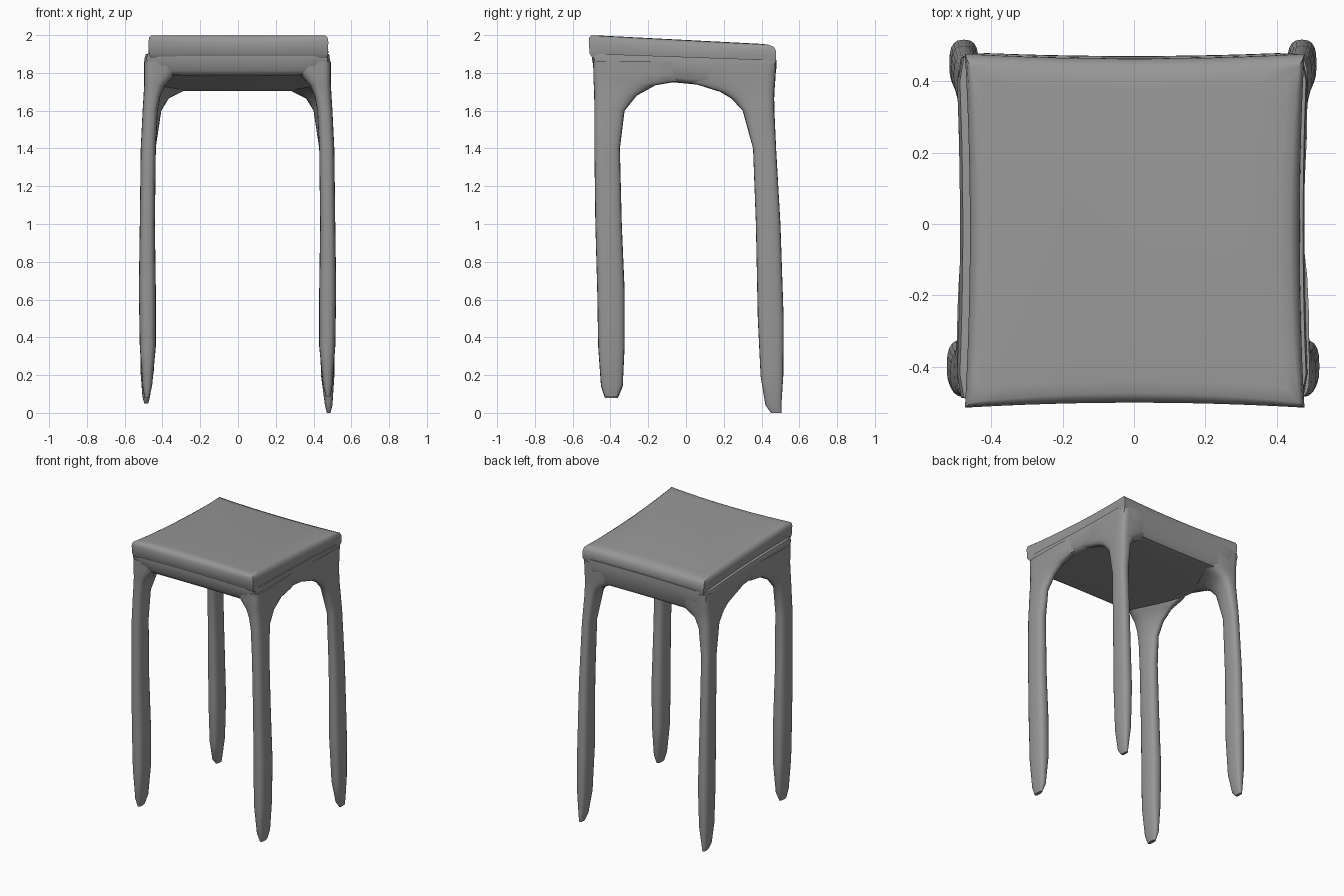
import bpy, bmesh
from math import cos, sin, pi

# Dark grey finish for every part
GREY = bpy.data.materials.new("dark_grey")
GREY.diffuse_color = (0.31, 0.31, 0.31, 1)


def loft(name, rings):
    """Skin closed rings of points, bottom to top, and cap both ends."""
    bm = bmesh.new()
    vr = [[bm.verts.new(p) for p in r] for r in rings]
    n = len(vr[0])
    for a, b in zip(vr, vr[1:]):
        for i in range(n):
            j = (i + 1) % n
            bm.faces.new((a[i], a[j], b[j], b[i]))
    bm.faces.new(vr[0][::-1])
    bm.faces.new(vr[-1])
    bmesh.ops.recalc_face_normals(bm, faces=bm.faces)
    me = bpy.data.meshes.new(name)
    bm.to_mesh(me)
    bm.free()
    me.materials.append(GREY)
    ob = bpy.data.objects.new(name, me)
    bpy.context.collection.objects.link(ob)
    bpy.ops.object.select_all(action='DESELECT')
    ob.select_set(True)
    bpy.context.view_layer.objects.active = ob
    bpy.ops.object.shade_smooth_by_angle(angle=0.8)
    return ob


def square_ring(z_front, z_back, x0, x1, y0, y1, dip, blunt=0.0):
    """Tilted square ring; dip pulls the edges in, blunt pulls the corners in."""
    seg, pts = 12, []
    corners = [(-1, -1), (1, -1), (1, 1), (-1, 1)]
    for k in range(4):
        (ax, ay), (bx, by) = corners[k], corners[(k + 1) % 4]
        for i in range(seg):
            t = i / seg
            u, v = ax + (bx - ax) * t, ay + (by - ay) * t
            pull = dip * 4 * t * (1 - t)
            x = (x0 + x1) / 2 + u * (x1 - x0) / 2
            y = (y0 + y1) / 2 + v * (y1 - y0) / 2
            if k % 2 == 0:
                y -= v * pull
            else:
                x -= u * pull
            if i == 0:
                x, y = x - u * blunt, y - v * blunt
            f = (y + 0.5) / 0.97
            pts.append((x, y, z_front + (z_back - z_front) * f))
    return pts


# Tilted cushion with soft rim and pointed corners
loft("seat_cushion", [square_ring(*r) for r in [
    (1.880, 1.840, -0.465, 0.470, -0.495, 0.465, 0.012),
    (1.900, 1.865, -0.472, 0.477, -0.510, 0.477, 0.012),
    (1.965, 1.915, -0.474, 0.478, -0.515, 0.477, 0.014),
    (1.988, 1.937, -0.470, 0.474, -0.512, 0.465, 0.020),
    (1.998, 1.947, -0.458, 0.462, -0.500, 0.440, 0.025),
    (2.000, 1.950, -0.430, 0.430, -0.460, 0.400, 0.020)]])

# Solid frame below the cushion, deeper at the back
loft("seat_frame", [square_ring(*r) for r in [
    (1.790, 1.700, -0.430, 0.430, -0.440, 0.420, 0.0, 0.03),
    (1.793, 1.704, -0.465, 0.465, -0.468, 0.450, 0.008, 0.025),
    (1.815, 1.730, -0.492, 0.485, -0.488, 0.470, 0.010, 0.02),
    (1.875, 1.835, -0.500, 0.490, -0.502, 0.483, 0.012, 0.015),
    (1.902, 1.868, -0.492, 0.486, -0.502, 0.482, 0.012, 0.015)]])

# Leg sections: height, inner x, outer x, inner y, outer y, inner squareness
FRONT = [(0.08, 0.465, 0.490, 0.36, 0.43, 2), (0.14, 0.45, 0.50, 0.335, 0.45, 2.5),
         (0.35, 0.43, 0.515, 0.325, 0.465, 2.8), (0.65, 0.43, 0.52, 0.325, 0.47, 2.8),
         (1.0, 0.435, 0.515, 0.34, 0.48, 2.8), (1.4, 0.43, 0.51, 0.35, 0.485, 2.5),
         (1.6, 0.42, 0.50, 0.325, 0.485, 1.8), (1.68, 0.405, 0.495, 0.26, 0.486, 1.4),
         (1.735, 0.38, 0.492, 0.16, 0.488, 1.1), (1.755, 0.36, 0.492, 0.04, 0.49, 1),
         (1.79, 0.33, 0.492, 0.02, 0.49, 1), (1.86, 0.25, 0.492, 0.02, 0.492, 1)]
BACK = [(0.01, 0.470, 0.490, 0.45, 0.505, 2), (0.05, 0.46, 0.50, 0.42, 0.505, 2.5),
        (0.2, 0.44, 0.51, 0.395, 0.515, 2.8), (0.5, 0.43, 0.512, 0.38, 0.517, 2.8),
        (1.0, 0.435, 0.507, 0.37, 0.50, 2.8), (1.4, 0.43, 0.50, 0.355, 0.477, 2.5),
        (1.6, 0.40, 0.49, 0.30, 0.468, 1.8), (1.665, 0.36, 0.488, 0.24, 0.467, 1.4),
        (1.70, 0.29, 0.486, 0.18, 0.468, 1.1), (1.75, 0.20, 0.486, 0.02, 0.472, 1),
        (1.85, 0.18, 0.486, 0.02, 0.478, 1)]


def leg(name, sx, sy, rows, lift, shift):
    rings = []
    for z, xi, xo, yi, yo, sq in rows:
        # The section centre stays near the outer corner while the top flares in
        cx, cy = xo - min((xo - xi) / 2, 0.045), yo - min((yo - yi) / 2, 0.07)
        ring = []
        for i in range(20):
            c, s = cos(i * pi / 10), sin(i * pi / 10)
            rx = xo - cx if c > 0 else cx - xi
            ry = yo - cy if s > 0 else cy - yi
            p = 2 / (sq if c < 0 and s < 0 else 2.8)
            x = cx + (rx if c > 0 else -rx) * abs(c) ** p
            y = cy + (ry if s > 0 else -ry) * abs(s) ** p
            ring.append((sx * x + shift, sy * y, z + lift * max(0, 1 - z / 0.4)))
        rings.append(ring)
    loft(name, rings)


leg("front_left_leg", -1, -1, FRONT, 0.0, -0.005)
leg("front_right_leg", 1, -1, FRONT, 0.01, 0.0)
leg("back_left_leg", -1, 1, BACK, 0.04, -0.006)
leg("back_right_leg", 1, 1, BACK, -0.01, 0.0)
